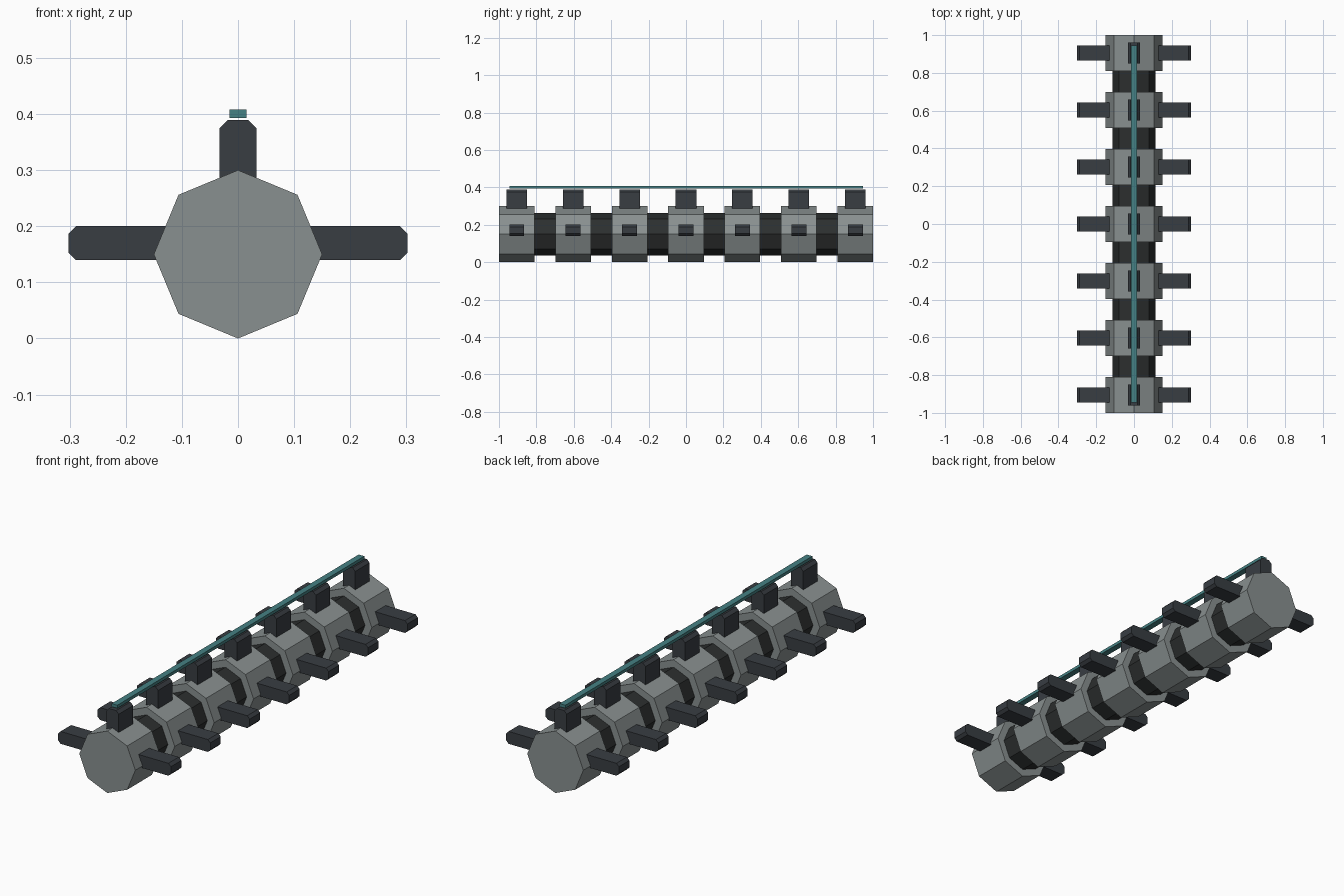
import bpy, math

if "Cube" in bpy.data.objects:
    bpy.data.objects.remove(bpy.data.objects["Cube"])


def material(name, rgb):
    m = bpy.data.materials.new(name)
    m.diffuse_color = (*rgb, 1)
    m.use_nodes = True
    m.node_tree.nodes["Principled BSDF"].inputs["Base Color"].default_value = m.diffuse_color
    return m


BONE = material("bone_grey", (0.25, 0.28, 0.28))
DISC = material("disc_dark", (0.025, 0.028, 0.028))
DARK = material("process_dark", (0.04, 0.047, 0.055))
TEAL = material("cable_teal", (0.06, 0.22, 0.23))


def prism(name, profile, y, length, mat):
    """Extrude an (x, z) profile along y, centred on y."""
    n = len(profile)
    verts = [(x, y + s * length / 2, z) for s in (-1, 1) for x, z in profile]
    faces = [tuple(range(n)), tuple(reversed(range(n, 2 * n)))]
    faces += [(i, i + n, (i + 1) % n + n, (i + 1) % n) for i in range(n)]
    mesh = bpy.data.meshes.new(name)
    mesh.from_pydata(verts, [], faces)
    mesh.materials.append(mat)
    ob = bpy.data.objects.new(name, mesh)
    bpy.context.collection.objects.link(ob)
    return ob


def octagon(r, cz=0.15):
    return [(r * math.cos(i * math.pi / 4), cz + r * math.sin(i * math.pi / 4))
            for i in range(8)]


def chamfered(x0, x1, z0, z1, c):
    return [(x0 + c, z0), (x1 - c, z0), (x1, z0 + c), (x1, z1 - c),
            (x1 - c, z1), (x0 + c, z1), (x0, z1 - c), (x0, z0 + c)]


COUNT = 7
STEP = 1.81 / (COUNT - 1)

for i in range(COUNT):
    y = -0.905 + i * STEP
    # Octagonal vertebra body
    prism(f"vertebra_{i}", octagon(0.15), y, 0.19, BONE)
    # Upright process on top
    prism(f"top_process_{i}", chamfered(-0.033, 0.033, 0.25, 0.389, 0.014), y, 0.11, DARK)
    # Processes on both sides
    prism(f"right_process_{i}", chamfered(0.1, 0.302, 0.14, 0.2, 0.013), y, 0.08, DARK)
    prism(f"left_process_{i}", chamfered(-0.302, -0.1, 0.14, 0.2, 0.013), y, 0.08, DARK)
    # Narrower disc filling the gap to the next vertebra
    if i < COUNT - 1:
        prism(f"disc_{i}", octagon(0.1135), y + STEP / 2, STEP - 0.19, DISC)

# Flat cable running above the upright processes
prism("cable", [(-0.015, 0.393), (0.015, 0.393), (0.015, 0.408), (-0.015, 0.408)],
      0, 1.89, TEAL)
